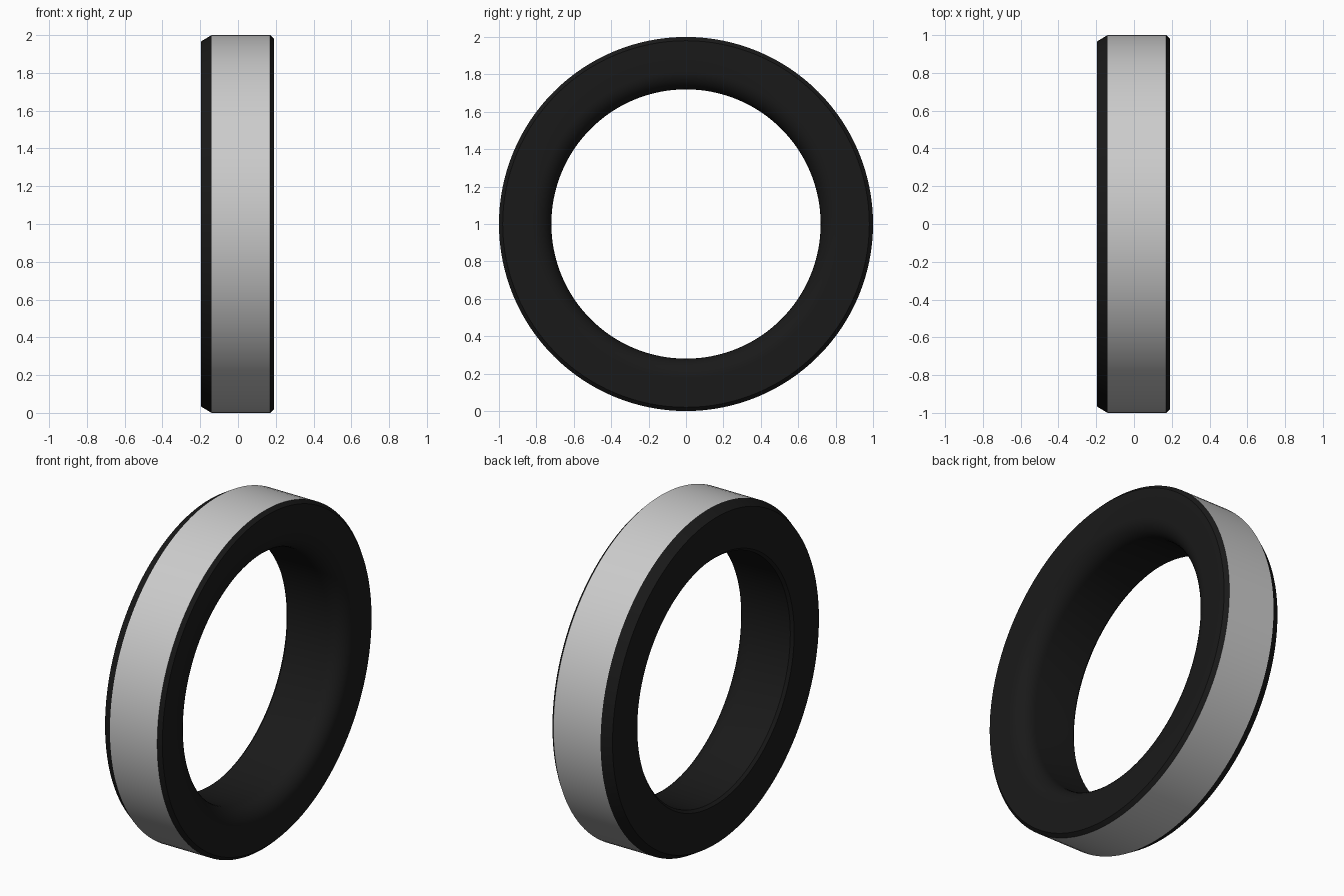
import bpy, bmesh
from math import sin, cos, pi, radians

if "Cube" in bpy.data.objects:
    bpy.data.objects.remove(bpy.data.objects["Cube"])

SEGMENTS = 128


def lathe(name, profile, closed=False, color=None):
    """Revolve (x, radius) points around the x axis at z = 1."""
    bm = bmesh.new()
    rings = []
    for x, r in profile:
        rings.append([bm.verts.new((x, r * cos(2 * pi * i / SEGMENTS),
                                    1 + r * sin(2 * pi * i / SEGMENTS)))
                      for i in range(SEGMENTS)])
    for a, b in zip(rings, rings[1:]):
        for i in range(SEGMENTS):
            j = (i + 1) % SEGMENTS
            bm.faces.new((a[i], b[i], b[j], a[j]))
    mesh = bpy.data.meshes.new(name)
    bm.to_mesh(mesh)
    bm.free()
    obj = bpy.data.objects.new(name, mesh)
    bpy.context.collection.objects.link(obj)
    if color:
        mat = bpy.data.materials.new(name + "_black")
        mat.diffuse_color = color
        mat.use_nodes = True
        mat.node_tree.nodes["Principled BSDF"].inputs["Base Color"].default_value = mat.diffuse_color
        mesh.materials.append(mat)
    bpy.ops.object.select_all(action='DESELECT')
    obj.select_set(True)
    bpy.context.view_layer.objects.active = obj
    bpy.ops.object.shade_smooth_by_angle(angle=radians(25))
    return obj


# Black ring: chamfered back face, straight bore, flared mouth on the +x side
flare = [(0.09 + 0.10 * sin(t), 0.82 - 0.10 * cos(t))
         for t in (k * pi / 16 for k in range(9))]
ring_profile = ([(-0.14, 1.0), (-0.195, 0.967), (-0.195, 0.735), (-0.18, 0.72)]
                + flare + [(0.19, 0.98), (0.17, 1.0)])
lathe("ring_body", ring_profile, color=(0.01, 0.01, 0.01, 1))

# Grey outer band, seated between the two chamfers
lathe("outer_band", [(0.17, 1.0), (-0.14, 1.0)])
